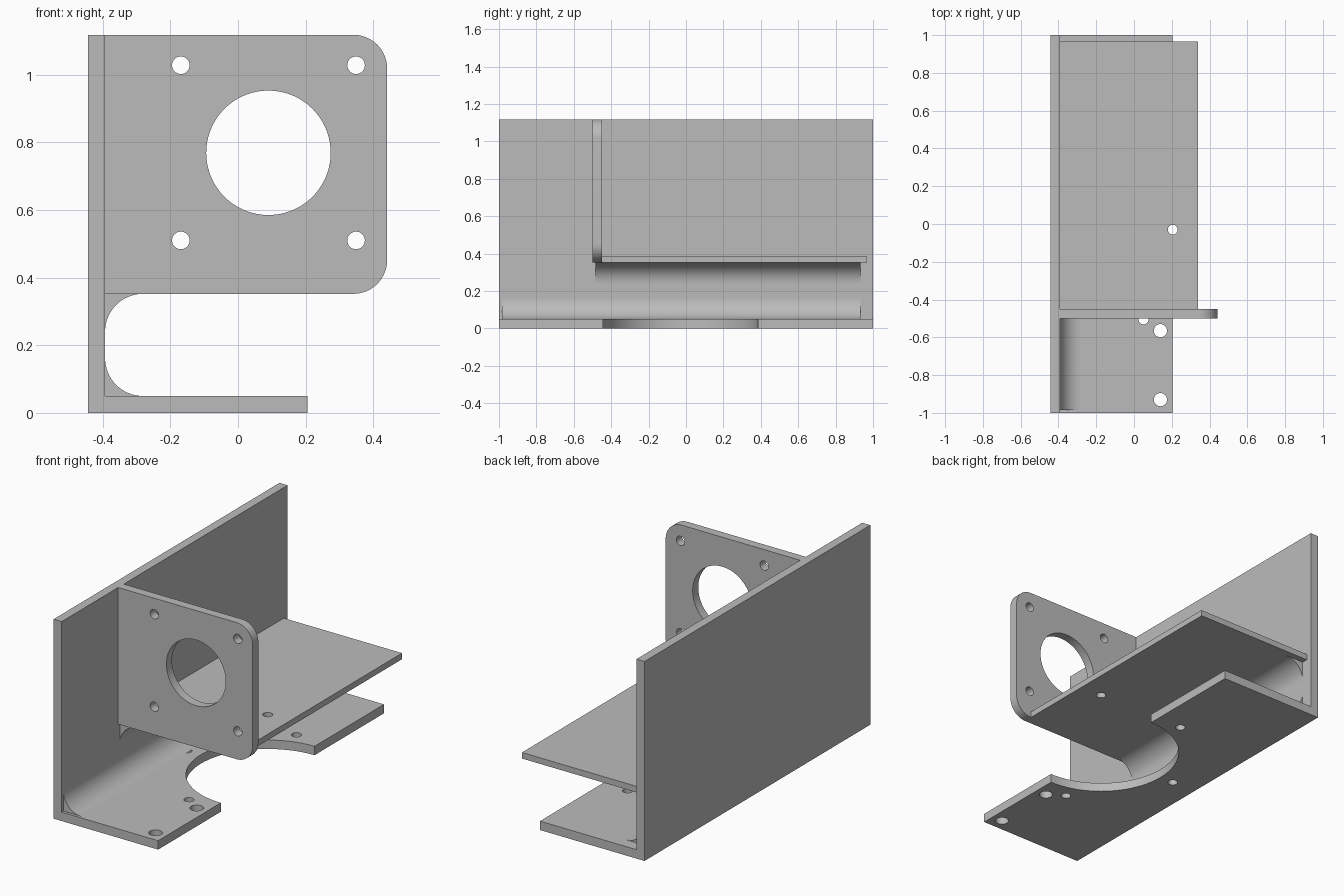
import bpy, bmesh, math
from mathutils import Vector

old = bpy.data.objects.get("Cube")
if old:
    bpy.data.objects.remove(old, do_unlink=True)

grey = bpy.data.materials.new("plain grey")
grey.use_nodes = True
colour = (0.5, 0.5, 0.5, 1)
grey.diffuse_color = colour
grey.node_tree.nodes["Principled BSDF"].inputs["Base Color"].default_value = colour


def prism(name, outline, axis, start, end):
    """Extrude a 2D outline; axis 'Y' takes (x, z) points, 'Z' takes (x, y)."""
    place = (lambda a, b, c: (a, c, b)) if axis == "Y" else (lambda a, b, c: (a, b, c))
    bm = bmesh.new()
    face = bm.faces.new([bm.verts.new(place(a, b, start)) for a, b in outline])
    made = bmesh.ops.extrude_face_region(bm, geom=[face])["geom"]
    moved = [v for v in made if isinstance(v, bmesh.types.BMVert)]
    bmesh.ops.translate(bm, verts=moved, vec=Vector(place(0, 0, end - start)))
    bmesh.ops.recalc_face_normals(bm, faces=bm.faces)
    mesh = bpy.data.meshes.new(name)
    bm.to_mesh(mesh)
    bm.free()
    mesh.materials.append(grey)
    obj = bpy.data.objects.new(name, mesh)
    bpy.context.collection.objects.link(obj)
    return obj


def rect(a0, a1, b0, b1):
    return [(a0, b0), (a1, b0), (a1, b1), (a0, b1)]


def arc(a, b, r, start, end, steps=16):
    angles = [math.radians(start + (end - start) * i / steps) for i in range(steps + 1)]
    return [(a + r * math.cos(t), b + r * math.sin(t)) for t in angles]


def drill(obj, a, b, r, axis, start, end):
    """Cut a round hole through a part and discard the cutter."""
    steps = 72 if r > 0.1 else 32
    cutter = prism("cutter", arc(a, b, r, 0, 360, steps)[:-1], axis, start - 0.1, end + 0.1)
    cutter.hide_render = True
    mod = obj.modifiers.new("hole", "BOOLEAN")
    mod.operation, mod.solver, mod.object = "DIFFERENCE", "EXACT", cutter
    activate(obj)
    bpy.ops.object.modifier_apply(modifier=mod.name)
    bpy.data.objects.remove(cutter, do_unlink=True)


def activate(obj):
    bpy.ops.object.select_all(action="DESELECT")
    obj.select_set(True)
    bpy.context.view_layer.objects.active = obj


left, inner = -0.443, -0.393
base_top, shelf_low, shelf_top, top = 0.05, 0.352, 0.386, 1.118
front, back = -0.5, -0.45

# Side wall and base
wall = prism("side_wall", rect(left, inner, 0, top), "Y", -1, 1)
base = prism("base_plate", rect(inner, 0.205, 0, base_top), "Y", -1, 1)

# Round recess in the base edge, with screw holes spaced around it
cx, cy = 0.205, -0.03
drill(base, cx, cy, 0.415, "Z", 0, base_top)
for turn in (108, 180, 252):
    t = math.radians(turn)
    drill(base, cx + 0.5 * math.cos(t), cy + 0.5 * math.sin(t), 0.026, "Z", 0, base_top)
for y in (-0.93, -0.565):
    drill(base, 0.14, y, 0.035, "Z", 0, base_top)

# Shelf with one hole on the recess axis
shelf = prism("shelf", rect(inner, 0.34, shelf_low, shelf_top), "Y", back, 0.967)
drill(shelf, cx, cy, 0.026, "Z", shelf_low, shelf_top)

# Upright mounting plate with two rounded corners
r, right = 0.1, 0.441
outline = [(inner, top), (inner, shelf_low)]
outline += arc(right - r, shelf_low + r, r, -90, 0) + arc(right - r, top - r, r, 0, 90)
plate = prism("mounting_plate", outline, "Y", front, back)
hx, hz, half = 0.09, 0.769, 0.259
drill(plate, hx, hz, 0.184, "Y", front, back)
for sx in (-1, 1):
    for sz in (-1, 1):
        drill(plate, hx + sx * half, hz + sz * half, 0.026, "Y", front, back)

# Concave fillets where the wall meets the base and the shelf
f = 0.112
lower = prism("lower_fillet", [(inner, base_top)]
              + arc(inner + f, base_top + f, f, 270, 180), "Y", -0.985, 0.933)
upper = prism("upper_fillet", [(inner, shelf_low)]
              + arc(inner + f, shelf_low - f, f, 90, 180), "Y", -0.485, 0.933)

for obj in (wall, base, shelf, plate, lower, upper):
    activate(obj)
    bpy.ops.object.shade_smooth_by_angle(angle=math.radians(30))
